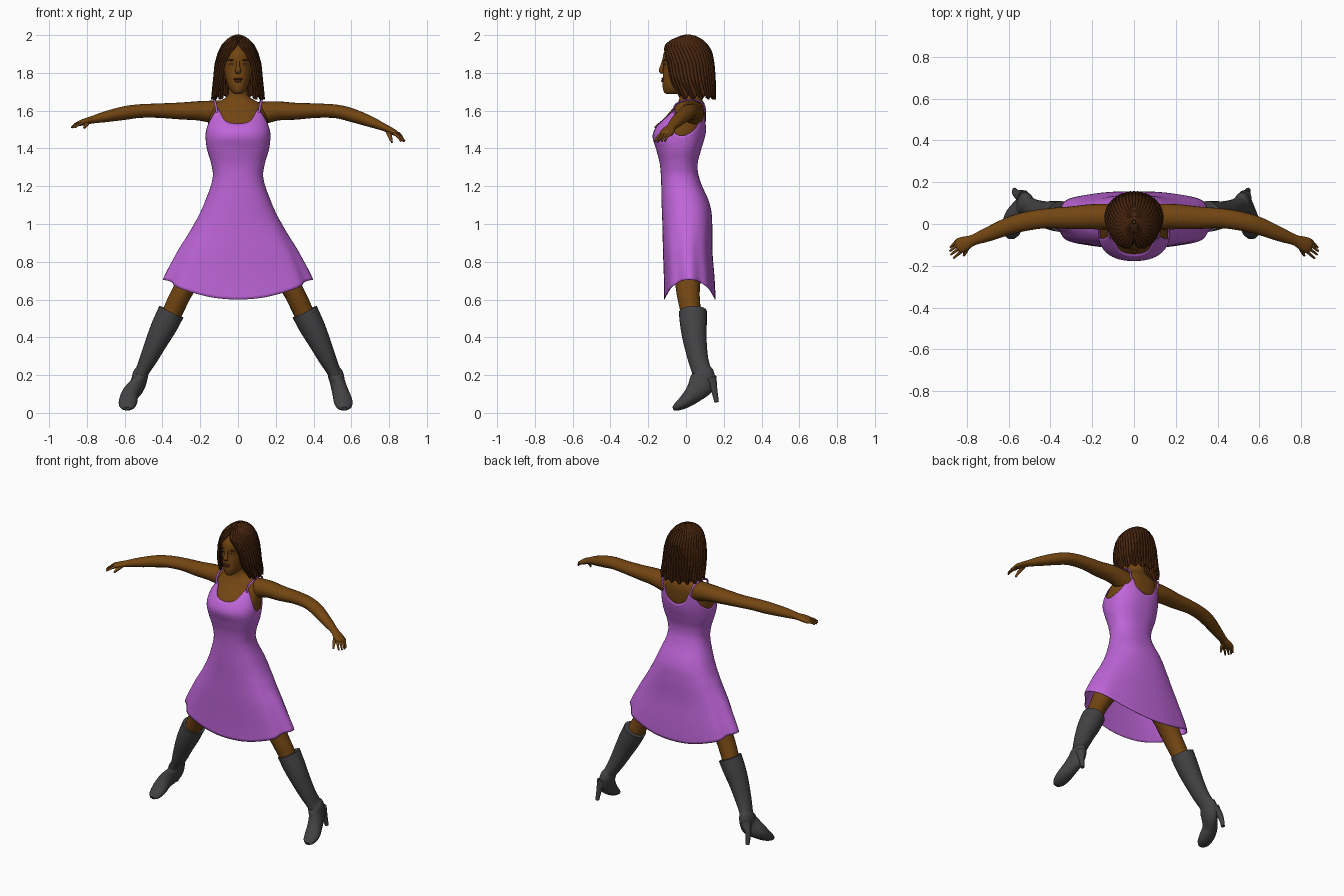
import bpy, bmesh, math
from mathutils import Vector

cube = bpy.data.objects.get("Cube")
if cube:
    bpy.data.objects.remove(cube)


def material(name, r, g, b):
    m = bpy.data.materials.new(name)
    m.use_nodes = True
    m.diffuse_color = (r, g, b, 1)
    bsdf = next(n for n in m.node_tree.nodes if n.type == 'BSDF_PRINCIPLED')
    bsdf.inputs["Base Color"].default_value = (r, g, b, 1)
    bsdf.inputs["Roughness"].default_value = 0.7
    return m


SKIN = material("brown skin", .17, .06, .006)
HAIR = material("dark brown hair", .06, .017, .004)
DRESS = material("orchid dress", .52, .13, .69)
BOOT = material("charcoal leather", .055, .055, .058)
LIPS = material("dark lips", .1, .022, .008)
EYES = material("muted eyes", .27, .16, .09)


def finish(obj, mat, angle=50):
    obj.data.materials.append(mat)
    bpy.ops.object.select_all(action='DESELECT')
    obj.select_set(True)
    bpy.context.view_layer.objects.active = obj
    bpy.ops.object.shade_smooth_by_angle(angle=math.radians(angle))
    return obj


def skin_rings(name, rings, mat, closed=True, caps=True, thickness=0):
    """Bridge a list of equal point rings into one surface."""
    bm = bmesh.new()
    rows = [[bm.verts.new(p) for p in ring] for ring in rings]
    n = len(rows[0])
    for a, b in zip(rows, rows[1:]):
        for i in range(n if closed else n - 1):
            j = (i + 1) % n
            bm.faces.new((a[i], a[j], b[j], b[i]))
    if caps:
        bm.faces.new(rows[0])
        bm.faces.new(rows[-1])
    bmesh.ops.recalc_face_normals(bm, faces=bm.faces)
    mesh = bpy.data.meshes.new(name)
    bm.to_mesh(mesh)
    bm.free()
    obj = bpy.data.objects.new(name, mesh)
    bpy.context.collection.objects.link(obj)
    if thickness:
        mod = obj.modifiers.new("thickness", 'SOLIDIFY')
        mod.thickness, mod.offset = thickness, 0
    return finish(obj, mat)


def blend(a, b, c, d, t):
    return .5 * (2*b + (c - a)*t + (2*a - 5*b + 4*c - d)*t*t + (3*b - a - 3*c + d)*t**3)


def sample(table, key):
    """Smoothly interpolate the rows of a table by their first column."""
    last = len(table) - 1
    i = 0
    while i < last - 1 and key > table[i + 1][0]:
        i += 1
    t = min(1, max(0, (key - table[i][0]) / (table[i + 1][0] - table[i][0])))
    four = [table[min(last, max(0, k))] for k in (i - 1, i, i + 1, i + 2)]
    return [blend(*column, t) for column in list(zip(*four))[1:]]


def section(table, z, phi, p=.85, scale=1):
    """Point on a body section; phi is 0 at the front and pi at the back."""
    hw, front, back = sample(table, z)[:3]
    s, c = math.sin(phi), math.cos(phi)
    x = math.copysign(abs(s)**p, s) * hw * scale
    y = (front + back)/2 - math.copysign(abs(c)**p, c) * (back - front)/2 * scale
    return Vector((x, y, z))


def circle(n):
    return [2 * math.pi * i / n for i in range(n)]


def tube(name, path, mat, ref=(1, 0, 0), sides=20, steps=4):
    """Limb through (x, y, z, radius along ref, other radius) points."""
    table = [(i, *row) for i, row in enumerate(path)]
    count = (len(path) - 1) * steps
    rows = [sample(table, i / steps) for i in range(count + 1)]
    centres = [Vector(r[:3]) for r in rows]
    rings = []
    for i, row in enumerate(rows):
        t = (centres[min(i + 1, count)] - centres[max(i - 1, 0)]).normalized()
        a = Vector(ref)
        a = (a - t * a.dot(t)).normalized()
        b = t.cross(a)
        rings.append([centres[i] + a * row[3] * math.cos(q) + b * row[4] * math.sin(q)
                      for q in circle(sides)])
    return skin_rings(name, rings, mat)


def ellipsoid(name, loc, radii, mat):
    bpy.ops.mesh.primitive_uv_sphere_add(segments=16, ring_count=10, location=loc)
    obj = bpy.context.object
    obj.name, obj.scale = name, radii
    return finish(obj, mat)


# Torso and dress share one profile: height, half width, front, back
BODY = [(.58, .425, -.115, .155), (.7, .385, -.115, .15), (.86, .31, -.12, .138),
        (1.0, .23, -.123, .137), (1.1, .18, -.127, .125), (1.24, .133, -.13, .07),
        (1.32, .14, -.137, .06), (1.4, .163, -.157, .08), (1.47, .17, -.175, .1),
        (1.53, .165, -.145, .108), (1.6, .148, -.085, .11), (1.64, .125, -.05, .1),
        (1.66, .08, -.038, .085), (1.68, .055, -.035, .075), (1.74, .05, -.035, .07)]
heights = [1.15 + .59 * i / 40 for i in range(41)]
skin_rings("torso_and_neck", [[section(BODY, z, q, scale=.965) for q in circle(48)]
                              for z in heights], SKIN)

# Dress with a dipping hem, soft folds and a scooped neckline
NECKLINE = [(0, 1.53), (.35, 1.545), (.75, 1.605), (1.1, 1.55), (1.57, 1.47),
            (2.1, 1.5), (2.5, 1.59), (2.8, 1.53), (math.pi, 1.5)]


def dress_point(phi, t):
    top = sample(NECKLINE, min(phi, 2 * math.pi - phi))[0]
    hem = .6 + .105 * abs(math.sin(phi))**1.7
    z = hem + (top - hem) * t
    fold = max(0, 1.05 - z) * .1 * math.cos(8 * phi) * math.sin(phi)**2
    return section(BODY, z, phi, scale=1 + fold)


skin_rings("dress", [[dress_point(q, i / 56) for q in circle(96)] for i in range(57)],
           DRESS, caps=False, thickness=.004)

# Head
HEAD = [(1.688, .018, -.105, -.05), (1.7, .035, -.118, -.01), (1.73, .054, -.124, .04),
        (1.78, .068, -.123, .07), (1.84, .076, -.12, .09), (1.87, .077, -.124, .1),
        (1.91, .073, -.116, .1), (1.95, .06, -.085, .08), (1.975, .03, -.04, .05)]
skin_rings("head", [[section(HEAD, 1.688 + .287 * i / 30, q, .95) for q in circle(40)]
                    for i in range(31)], SKIN)
tube("nose", [(0, -.117, 1.868, .008, .008), (0, -.126, 1.835, .01, .01),
              (0, -.132, 1.812, .016, .012), (0, -.122, 1.798, .012, .006)], SKIN, sides=12)
ellipsoid("upper_lip", (0, -.122, 1.768), (.024, .009, .006), LIPS)
ellipsoid("lower_lip", (0, -.122, 1.757), (.02, .01, .007), LIPS)
for side, label in ((1, "left"), (-1, "right")):
    eye = section(HEAD, 1.846, side * .42, .95)
    ellipsoid(label + "_eye", eye, (.014, .004, .005), EYES)
    ellipsoid(label + "_pupil", eye + Vector((0, -.003, 0)), (.005, .003, .005), HAIR)
    brow = section(HEAD, 1.868, side * .43, .95)
    ellipsoid(label + "_eyebrow", brow, (.019, .006, .004), HAIR)

# Bobbed hair: profile plus the half angle left open for the face
BOB = [(1.665, .134, -.08, .15, .95), (1.75, .125, -.115, .149, .78),
       (1.85, .115, -.125, .142, .66), (1.91, .098, -.12, .13, .42),
       (1.945, .08, -.105, .11, .12), (1.97, .058, -.075, .085, .01),
       (1.99, .03, -.03, .05, .0), (2.0, .004, .005, .014, .0)]


def hair_point(z, t):
    gap = max(0, sample(BOB, z)[3])
    phi = gap + (2 * math.pi - 2 * gap) * t
    wave = math.cos(2 * math.pi * 34 * t)
    p = section(BOB, z, phi, 1, 1 + .022 * wave)
    p.z += .012 * math.sin(23 * t * math.pi) * max(0, 1.75 - z) / .085
    return p


levels = [1.67 + .328 * math.sin(math.pi / 2 * i / 30) for i in range(31)]
skin_rings("bobbed_hair", [[hair_point(z, i / 204) for i in range(205)] for z in levels],
           HAIR, closed=False, caps=False, thickness=.012)

# Limbs, boots and straps, written for the left side
ARM = [(.09, .035, 1.58, .062, .066), (.2, .035, 1.598, .06, .052),
       (.3, .03, 1.597, .054, .045), (.42, .027, 1.6, .047, .038),
       (.52, .012, 1.596, .045, .036), (.6, -.01, 1.577, .042, .036),
       (.7, -.05, 1.542, .034, .029), (.77, -.077, 1.513, .026, .02),
       (.805, -.092, 1.496, .034, .018), (.838, -.105, 1.479, .036, .014),
       (.85, -.112, 1.472, .024, .006)]
LEG = [(.1, .02, 1.0, .095, .1), (.2, .01, .82, .078, .08), (.285, .01, .66, .056, .064),
       (.33, .02, .57, .054, .056), (.385, .04, .45, .05, .05)]
SHAFT = [(.353, .036, .535, .071, .074), (.39, .04, .46, .068, .07),
         (.425, .046, .39, .06, .063), (.472, .063, .29, .047, .054),
         (.505, .082, .225, .037, .052), (.517, .09, .2, .042, .062),
         (.53, .08, .15, .04, .068), (.545, .04, .1, .045, .05),
         (.557, -.005, .06, .049, .036), (.562, -.045, .034, .04, .023),
         (.564, -.068, .023, .018, .01)]
HEEL = [(.53, .128, .18, .034, .036), (.54, .148, .125, .018, .018),
        (.546, .162, .056, .012, .012)]

for side, label in ((1, "left"), (-1, "right")):
    droop = 1 if side > 0 else .55

    def arm_side(path):
        return [(side * x, y, 1.6 + (z - 1.6) * droop, a, b) for x, y, z, a, b in path]

    def leg_side(path):
        # The right foot turns out slightly further
        return [(side * x - (.025 if side < 0 and z < .13 else 0), y, z, a, b)
                for x, y, z, a, b in path]

    tube(label + "_arm", arm_side(ARM), SKIN, ref=(0, 1, 0))
    for i, name in enumerate(("index", "middle", "ring", "little")):
        k = 1.5 - i
        k = -k
        base = (.836 + .008 * k, -.105 + .016 * k, 1.479, .009, .009)
        tip = (.88 + .005 * k - .004 * k * k, -.138 + .017 * k, 1.438, .005, .005)
        mid = [(p + q) / 2 for p, q in zip(base, tip)]
        mid[2] += .007
        tube(label + "_" + name + "_finger", arm_side([base, mid, tip]), SKIN,
             ref=(0, 1, 0), sides=8)
    tube(label + "_thumb", arm_side([(.795, -.1, 1.49, .014, .012),
                                     (.805, -.13, 1.462, .011, .01),
                                     (.815, -.152, 1.432, .005, .005)]), SKIN, sides=8)
    tube(label + "_leg", leg_side(LEG), SKIN)
    tube(label + "_boot", leg_side(SHAFT), BOOT, sides=28, steps=5)
    tube(label + "_boot_heel", leg_side(HEEL), BOOT, sides=12)

    # Thin strap following the shoulder
    strap = [section(BODY, 1.59, .78), (.118, -.055, 1.632), (.125, .0, 1.655),
             (.122, .05, 1.656), (.113, .095, 1.63), section(BODY, 1.57, 2.5)]
    tube(label + "_strap", [(side * p[0], p[1], p[2], .006, .005) for p in strap],
         DRESS, sides=8)
